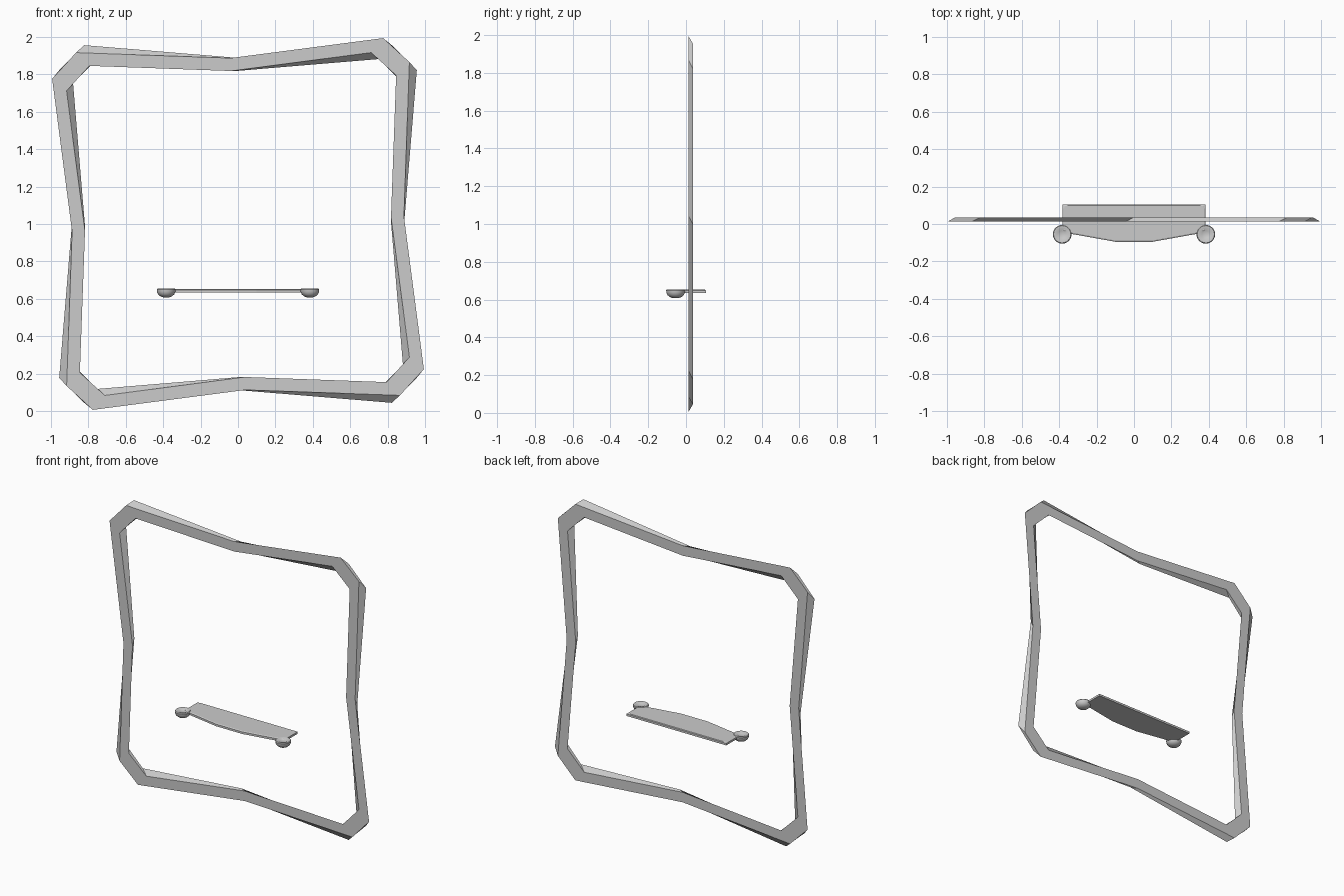
import bpy, bmesh, math
from mathutils import Matrix

if "Cube" in bpy.data.objects:
    bpy.data.objects.remove(bpy.data.objects["Cube"])


def new_object(name, bm):
    bmesh.ops.recalc_face_normals(bm, faces=bm.faces[:])
    mesh = bpy.data.meshes.new(name)
    bm.to_mesh(mesh)
    bm.free()
    obj = bpy.data.objects.new(name, mesh)
    bpy.context.collection.objects.link(obj)
    return obj


def ring(quarter, twist):
    """Repeat a quarter outline four times round the centre, with a twist."""
    pts = []
    for k in range(4):
        a = twist - k * math.pi / 2
        c, s = math.cos(a), math.sin(a)
        pts += [(x * c - z * s, 1 + x * s + z * c) for x, z in quarter]
    return pts


# Mirror frame: symmetric back outline, front outline slightly twisted
OUTER = [(0, 0.888), (0.822, 0.956), (0.956, 0.822)]
INNER = [(0, 0.819), (0.754, 0.882), (0.882, 0.754)]
TWIST = math.radians(2.7)
FRONT_Y, BACK_Y = 0.014, 0.036

bm = bmesh.new()
loops = []
for quarter, y, twist in ((OUTER, FRONT_Y, TWIST), (OUTER, BACK_Y, 0),
                          (INNER, BACK_Y, 0), (INNER, FRONT_Y, TWIST)):
    loops.append([bm.verts.new((x, y, z)) for x, z in ring(quarter, twist)])
count = len(loops[0])
for i in range(4):
    a, b = loops[i], loops[(i + 1) % 4]
    for j in range(count):
        n = (j + 1) % count
        bm.faces.new((a[j], a[n], b[n], b[j]))
new_object("mirror_frame", bm)

# Shelf: square-cornered base narrowing to a softened top
base_half = [(0.10, -0.095), (0.335, -0.053), (0.382, -0.035), (0.382, 0.09),
             (0.382, 0.105), (0.36, 0.105)]
top_half = [(0.10, -0.088), (0.333, -0.046), (0.375, -0.03), (0.375, 0.08),
            (0.368, 0.095), (0.355, 0.1)]


def full(half):
    return half + [(-x, y) for x, y in reversed(half)]


bm = bmesh.new()
levels = [(base_half, 0.634), (base_half, 0.648), (top_half, 0.652)]
rows = [[bm.verts.new((x, y, z)) for x, y in full(h)] for h, z in levels]
for a, b in zip(rows, rows[1:]):
    for j in range(len(a)):
        n = (j + 1) % len(a)
        bm.faces.new((a[j], a[n], b[n], b[j]))
bm.faces.new(rows[0])
bm.faces.new(rows[-1])
new_object("shelf", bm)

# Candle cups: lathed bowls with a shallow dish on top
profile = [(0, 0.645), (0.02, 0.647), (0.034, 0.654), (0.046, 0.654), (0.05, 0.649),
           (0.049, 0.638), (0.043, 0.624), (0.032, 0.614), (0.017, 0.608), (0, 0.607)]
for side, label in ((-1, "left"), (1, "right")):
    bm = bmesh.new()
    verts = [bm.verts.new((r, 0, z)) for r, z in profile]
    edges = [bm.edges.new(p) for p in zip(verts, verts[1:])]
    bmesh.ops.spin(bm, geom=verts + edges, cent=(0, 0, 0), axis=(0, 0, 1),
                   angle=math.tau, steps=24)
    bmesh.ops.remove_doubles(bm, verts=bm.verts[:], dist=1e-4)
    bm.transform(Matrix.Translation((0.384 * side, -0.055, 0)))
    cup = new_object("candle_cup_" + label, bm)
    bpy.ops.object.select_all(action='DESELECT')
    cup.select_set(True)
    bpy.context.view_layer.objects.active = cup
    bpy.ops.object.shade_smooth_by_angle(angle=math.radians(40))
